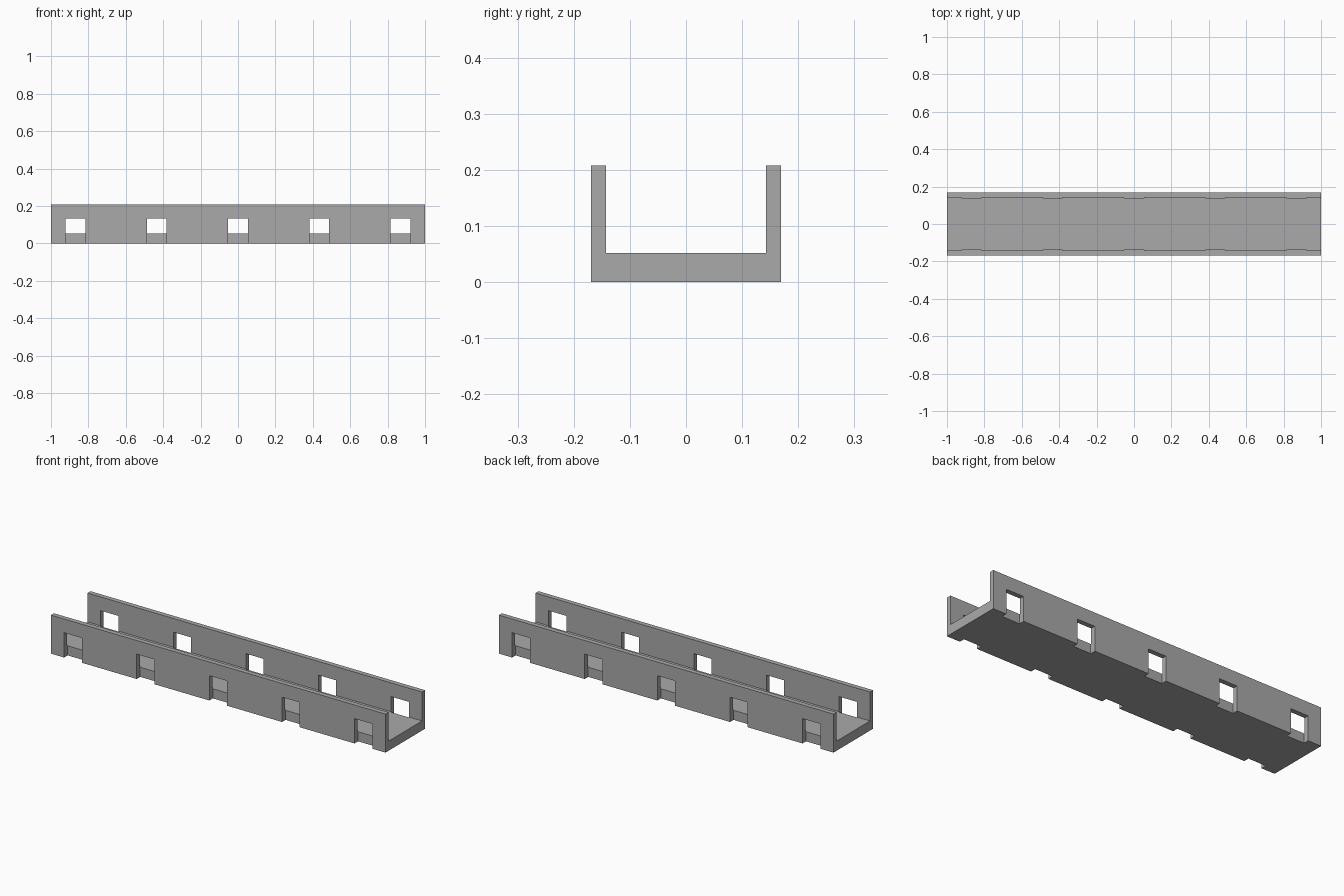
import bpy
import bmesh
from mathutils import Matrix

cube = bpy.data.objects.get("Cube")
if cube:
    bpy.data.objects.remove(cube, do_unlink=True)

LENGTH, HALF_WIDTH, HEIGHT = 2.0, 0.169, 0.208
WALL, FLOOR = 0.026, 0.052
SLOT_WIDTH, SLOT_TOP, SLOT_DEPTH, SLOT_STEP = 0.106, 0.134, 0.03, 0.434

grey = bpy.data.materials.new("grey")
grey.use_nodes = True
colour = (0.4, 0.4, 0.4, 1)
grey.diffuse_color = colour
grey.node_tree.nodes["Principled BSDF"].inputs["Base Color"].default_value = colour


def make_object(name, bm):
    bmesh.ops.recalc_face_normals(bm, faces=bm.faces)
    mesh = bpy.data.meshes.new(name)
    bm.to_mesh(mesh)
    bm.free()
    mesh.materials.append(grey)
    obj = bpy.data.objects.new(name, mesh)
    bpy.context.collection.objects.link(obj)
    return obj


# U-shaped channel: half the cross-section, mirrored, then extruded along x
inner = HALF_WIDTH - WALL
half = [(HALF_WIDTH, 0), (HALF_WIDTH, HEIGHT), (inner, HEIGHT), (inner, FLOOR)]
section = half + [(-y, z) for y, z in reversed(half)]
bm = bmesh.new()
end = bm.faces.new([bm.verts.new((-LENGTH / 2, y, z)) for y, z in section])
swept = bmesh.ops.extrude_face_region(bm, geom=[end], use_keep_orig=True)
moved = [v for v in swept["geom"] if isinstance(v, bmesh.types.BMVert)]
bmesh.ops.translate(bm, vec=(LENGTH, 0, 0), verts=moved)
channel = make_object("channel", bm)

# Slots: open at the bottom, through both walls and just into the floor edge
bm = bmesh.new()
overshoot = 0.05
for i in range(-2, 3):
    for side in (-1, 1):
        size = (SLOT_WIDTH, SLOT_DEPTH + overshoot, SLOT_TOP + overshoot)
        centre = (i * SLOT_STEP,
                  side * (HALF_WIDTH + (overshoot - SLOT_DEPTH) / 2),
                  (SLOT_TOP - overshoot) / 2)
        bmesh.ops.create_cube(bm, size=1, matrix=Matrix.LocRotScale(centre, None, size))
cutter = make_object("slot_cutter", bm)
cutter.hide_render = True

# Cut the slots and drop the cutter
cut = channel.modifiers.new("slots", "BOOLEAN")
cut.operation = "DIFFERENCE"
cut.solver = "EXACT"
cut.object = cutter
bpy.context.view_layer.objects.active = channel
bpy.ops.object.modifier_apply(modifier=cut.name)
bpy.data.objects.remove(cutter, do_unlink=True)
